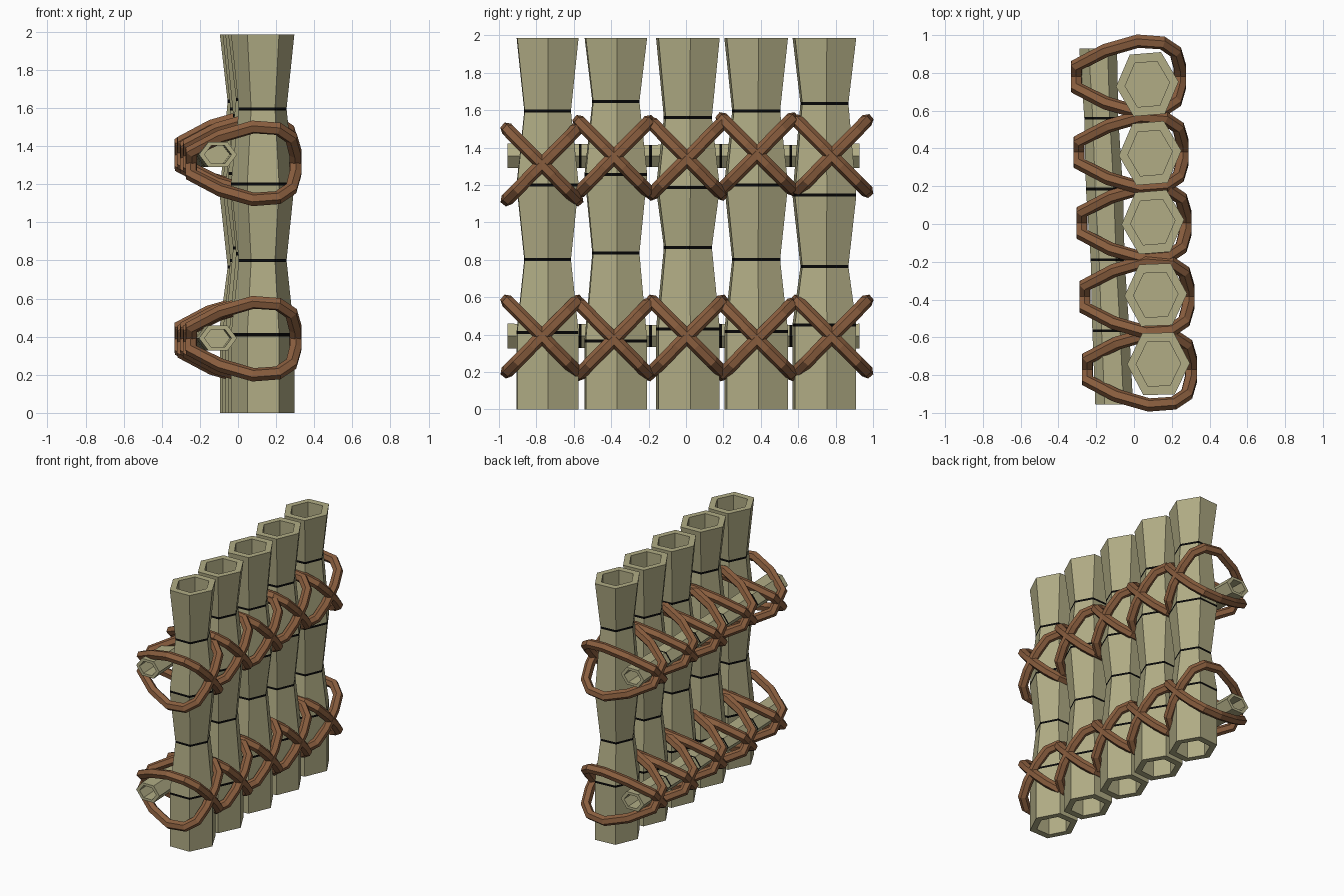
import bpy, bmesh, math
from mathutils import Vector

if "Cube" in bpy.data.objects:
    bpy.data.objects.remove(bpy.data.objects["Cube"])


def material(name, rgb):
    m = bpy.data.materials.new(name)
    m.diffuse_color = (*rgb, 1)
    m.use_nodes = True
    m.node_tree.nodes["Principled BSDF"].inputs["Base Color"].default_value = m.diffuse_color
    return m


BAMBOO = material("bamboo", (0.44, 0.415, 0.235))
NODE = material("dark_node", (0.002, 0.002, 0.002))
ROPE = material("rope", (0.26, 0.115, 0.05))


def cane(name, stations, place, angle, scale):
    """Hollow six-sided cane: loft of (position, radius, starts_band) stations."""
    bm = bmesh.new()
    rings = []
    for t, r, _ in stations:
        ring = []
        for k in range(6):
            a = angle + k * math.pi / 3
            ring.append(bm.verts.new(place(t, r * math.cos(a) * scale[0],
                                           r * math.sin(a) * scale[1])))
        rings.append(ring)
    for i in range(len(rings) - 1):
        lo, hi = rings[i], rings[i + 1]
        for k in range(6):
            j = (k + 1) % 6
            f = bm.faces.new((lo[k], lo[j], hi[j], hi[k]))
            f.material_index = stations[i][2]
    bm.faces.new(rings[0])
    bm.faces.new(rings[-1])
    bmesh.ops.recalc_face_normals(bm, faces=bm.faces[:])
    me = bpy.data.meshes.new(name)
    bm.to_mesh(me)
    bm.free()
    me.materials.append(BAMBOO)
    me.materials.append(NODE)
    ob = bpy.data.objects.new(name, me)
    bpy.context.collection.objects.link(ob)


def cane_stations(start, end, r_end, nodes, depth, band):
    """Inner floor, rim, outer wall with dark node bands, rim, inner floor."""
    hole = r_end * 0.71
    s = [(start + depth, hole, 0), (start, hole, 0), (start, r_end, 0)]
    for t, r in nodes:
        s += [(t - band, r, 1), (t + band, r, 0)]
    return s + [(end, r_end, 0), (end, hole, 0), (end - depth, hole, 0)]


# Lashing outline: offset along x, share of the half height
HALF = [(-0.375, 0.32), (-0.22, 0.74), (-0.05, 1.0), (0.08, 0.95), (0.15, 0.7), (0.172, 0.28)]
OUTLINE = HALF + [(x, -p) for x, p in reversed(HALF)]


def lashing(name, centre, lean):
    """Closed rope loop leaning to one side."""
    cu = bpy.data.curves.new(name, 'CURVE')
    cu.dimensions = '3D'
    cu.bevel_depth = 0.036
    cu.bevel_resolution = 1
    sp = cu.splines.new('POLY')
    sp.points.add(len(OUTLINE) - 1)
    for pt, (x, p) in zip(sp.points, OUTLINE):
        pt.co = (*(Vector(centre) + Vector((x, 0.188 * p * lean, 0.19 * p))), 1)
    sp.use_cyclic_u = True
    sp.use_smooth = False
    cu.materials.append(ROPE)
    ob = bpy.data.objects.new(name, cu)
    bpy.context.collection.objects.link(ob)


# Upright poles: y, turn in degrees, node heights, lashing y, lashing heights
POLES = [
    (-0.74, 1, (0.41, 0.80, 1.20, 1.595), -0.77, (0.39, 1.31)),
    (-0.375, 2, (0.365, 0.835, 1.255, 1.645), -0.385, (0.375, 1.35)),
    (0.01, 4, (0.43, 0.865, 1.185, 1.56), 0.005, (0.39, 1.34)),
    (0.375, 4, (0.415, 0.80, 1.20, 1.595), 0.38, (0.375, 1.365)),
    (0.74, 4, (0.45, 0.765, 1.145, 1.635), 0.78, (0.39, 1.355)),
]
WIDE, NARROW = 0.166, 0.126
for n, (y, turn, zs, ly, lzs) in enumerate(POLES, 1):
    cx = 0.10 - 0.04 * y
    nodes = list(zip(zs, (WIDE, NARROW, WIDE, NARROW)))
    cane(f"upright_pole_{n}", cane_stations(0, 1.985, WIDE, nodes, 0.3, 0.008),
         lambda t, a, b: (cx + a, y + b, t), math.radians(turn), (1, 1.14))
    for level, lz in zip(("lower", "upper"), lzs):
        for side, lean in (("left", 1), ("right", -1)):
            lashing(f"{level}_lashing_{n}_{side}", (cx, ly, lz), lean)

# Cross rails behind the poles
for level, z in (("lower", 0.392), ("upper", 1.355)):
    nodes = [(-0.565, 0.098), (-0.19, 0.09), (0.185, 0.098), (0.56, 0.09)]
    cane(f"{level}_rail", cane_stations(-0.955, 0.928, 0.1, nodes, 0.2, 0.007),
         lambda t, a, b: (-0.148 - 0.045 * t + a, t, z + b), 0, (1, 0.76))
